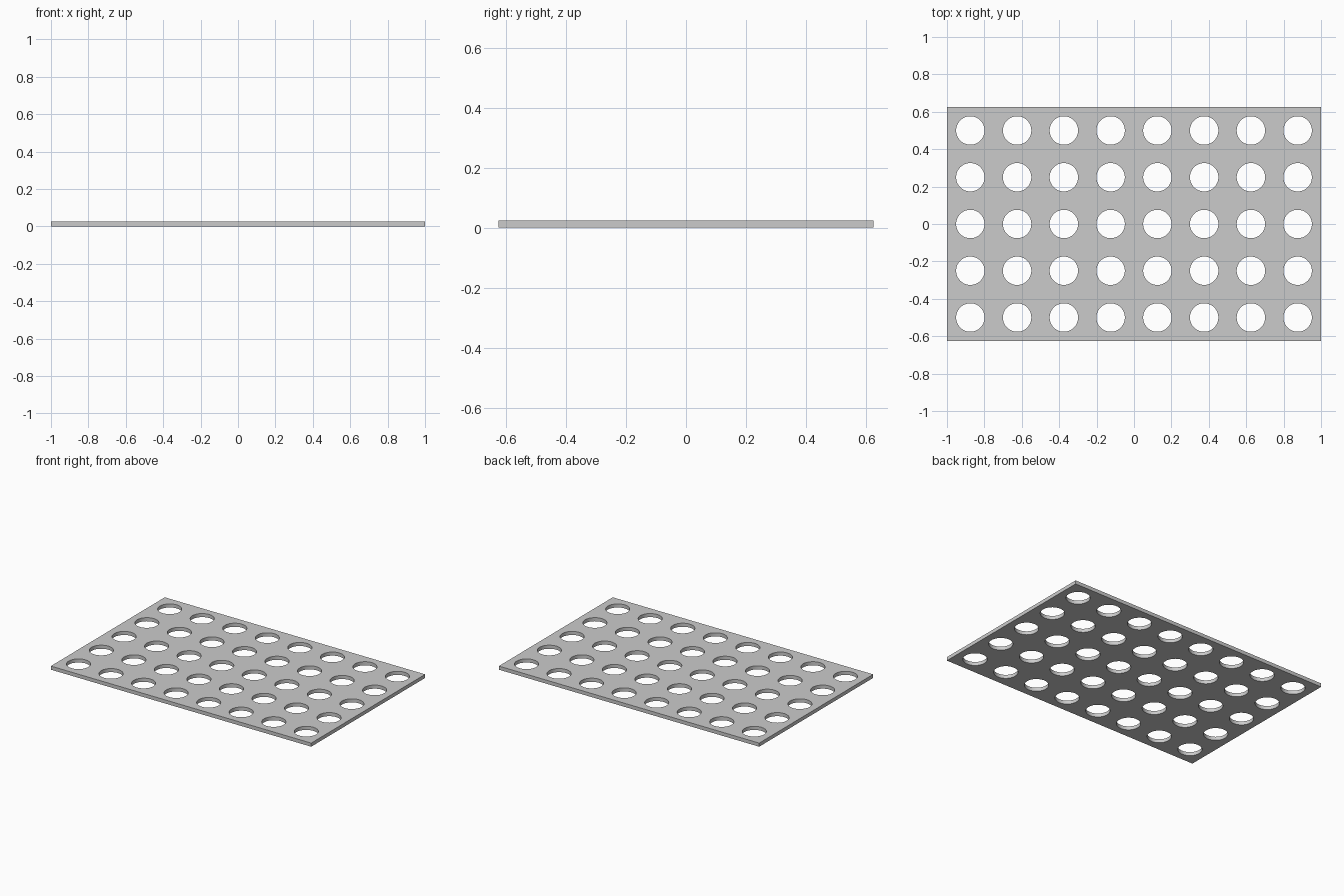
import bpy, bmesh
from math import cos, sin, pi

if "Cube" in bpy.data.objects:
    bpy.data.objects.remove(bpy.data.objects["Cube"])

COLS, ROWS, PITCH = 8, 5, 0.25
RADIUS, THICK, SIDES = 0.076, 0.025, 48

bm = bmesh.new()


def add_tile(cx, cy):
    """Square tile with a round hole, made from a ring of quads."""
    inner, outer = [], []
    for i in range(SIDES):
        c, s = cos(2 * pi * i / SIDES), sin(2 * pi * i / SIDES)
        k = PITCH / 2 / max(abs(c), abs(s))
        inner.append(bm.verts.new((cx + RADIUS * c, cy + RADIUS * s, 0)))
        outer.append(bm.verts.new((cx + k * c, cy + k * s, 0)))
    for i in range(SIDES):
        j = (i + 1) % SIDES
        bm.faces.new((inner[i], outer[i], outer[j], inner[j]))


# Flat grid of holed tiles, welded into one sheet
for col in range(COLS):
    for row in range(ROWS):
        add_tile((col - (COLS - 1) / 2) * PITCH, (row - (ROWS - 1) / 2) * PITCH)
bmesh.ops.remove_doubles(bm, verts=bm.verts, dist=0.0005)

# Thicken the sheet, keeping the underside
ext = bmesh.ops.extrude_face_region(bm, geom=bm.faces[:], use_keep_orig=True)
top = [g for g in ext["geom"] if isinstance(g, bmesh.types.BMVert)]
bmesh.ops.translate(bm, verts=top, vec=(0, 0, THICK))
bmesh.ops.recalc_face_normals(bm, faces=bm.faces[:])

mesh = bpy.data.meshes.new("perforated_plate")
bm.to_mesh(mesh)
bm.free()
plate = bpy.data.objects.new("perforated_plate", mesh)
bpy.context.collection.objects.link(plate)

# Smooth hole walls, sharp rims
bpy.context.view_layer.objects.active = plate
plate.select_set(True)
bpy.ops.object.shade_smooth_by_angle()
